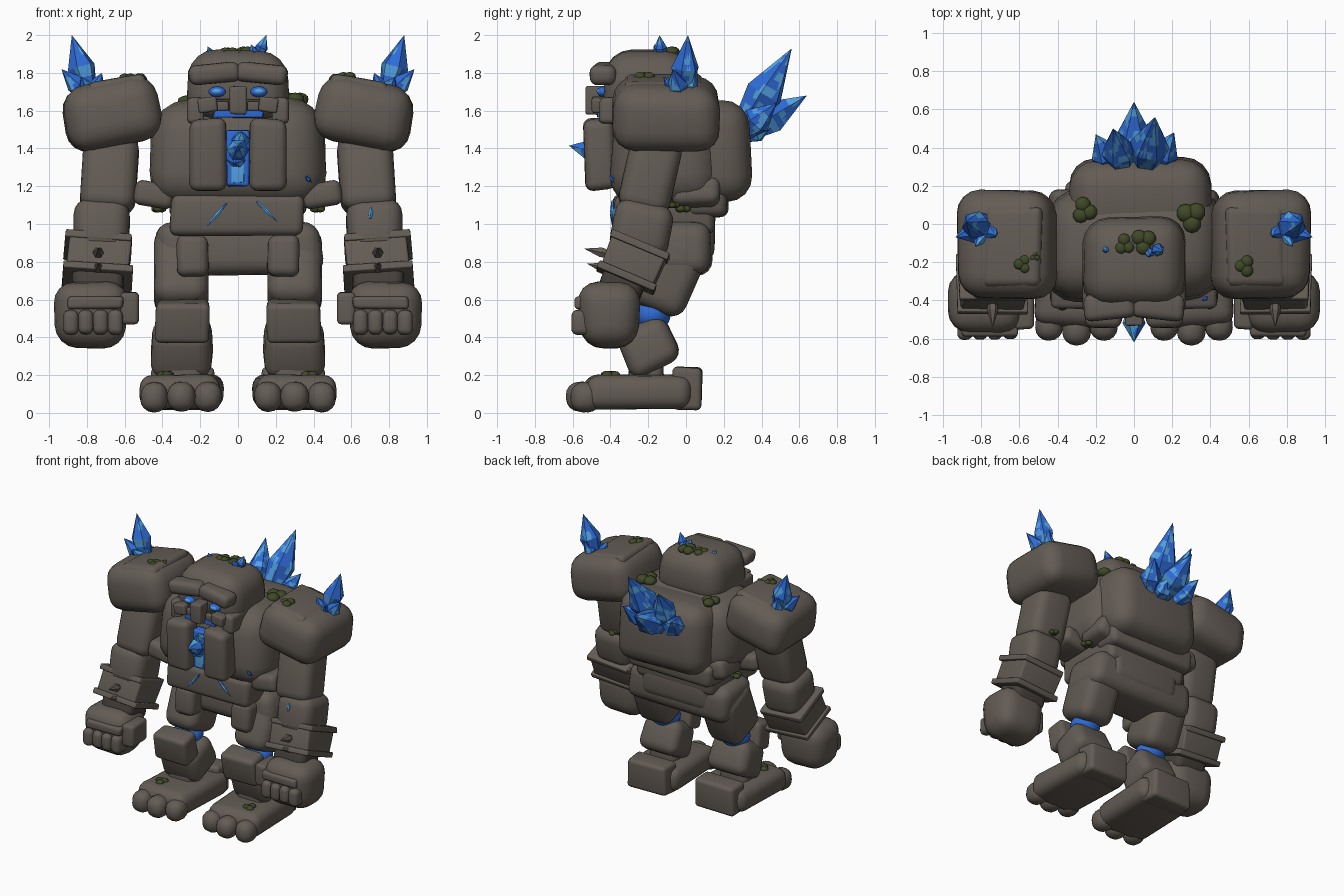
import bpy, bmesh, math, random
from mathutils import Vector, Matrix, Euler, noise

cube = bpy.data.objects.get("Cube")
if cube:
    bpy.data.objects.remove(cube)
random.seed(4)


def material(name, rgb):
    m = bpy.data.materials.new(name)
    m.use_nodes = True
    m.diffuse_color = (*rgb, 1)
    bsdf = m.node_tree.nodes["Principled BSDF"]
    bsdf.inputs["Base Color"].default_value = (*rgb, 1)
    bsdf.inputs["Roughness"].default_value = 0.9
    return m


STONE = material("brown stone", (0.125, 0.107, 0.09))
DARK = material("dark stone", (0.06, 0.051, 0.043))
BLUE = material("deep blue crystal", (0.028, 0.145, 0.66))
LIGHT = material("light blue crystal", (0.085, 0.36, 0.76))
MOSS = material("green moss", (0.05, 0.066, 0.02))


def finish(name, bm, mats, smooth=True):
    bmesh.ops.recalc_face_normals(bm, faces=bm.faces)
    me = bpy.data.meshes.new(name)
    bm.to_mesh(me)
    bm.free()
    for m in mats:
        me.materials.append(m)
    if smooth:
        me.shade_smooth()
        me.set_sharp_from_angle(angle=math.radians(40))
    ob = bpy.data.objects.new(name, me)
    bpy.context.collection.objects.link(ob)


def place(name, bm, mats, pair, smooth=True):
    if pair:
        twin = bm.copy()
        twin.transform(Matrix.Scale(-1, 4, (1, 0, 0)))
        finish("right_" + name, twin, mats, smooth)
        name = "left_" + name
    finish(name, bm, mats, smooth)


def rock(name, x, y, z, rot=(0, 0, 0), top=1, bottom=1, soft=0.28, mat=STONE, pair=False, rough=0.03):
    """Bevelled boulder filling the given ranges, tapered, then tilted; optionally mirrored."""
    lo, hi = Vector((x[0], y[0], z[0])), Vector((x[1], y[1], z[1]))
    size, mid = hi - lo, (lo + hi) / 2
    bm = bmesh.new()
    bmesh.ops.create_cube(bm, size=1)
    for v in bm.verts:
        k = top if v.co.z > 0 else bottom
        v.co.x *= k
        v.co.y *= k
        v.co += Vector([random.uniform(-rough, rough) for _ in range(3)])
        v.co *= size
    bmesh.ops.bevel(bm, geom=bm.edges[:], offset=soft * min(size), segments=4,
                    profile=0.5, affect='EDGES', clamp_overlap=True)
    turn = Euler([math.radians(a) for a in rot]).to_matrix().to_4x4()
    bm.transform(Matrix.Translation(mid) @ turn)
    place(name, bm, [mat], pair)


def crystal(name, base, tip, r, pair=False, mats=(BLUE, LIGHT), sides=6):
    """Faceted shard: narrow foot, wide shoulder, sharp tip, mottled in two blues."""
    base, tip = Vector(base), Vector(tip)
    axis = tip - base
    bm = bmesh.new()
    rings = []
    for h, k in ((0, 0.5), (0.5, 1)):
        ring = []
        for i in range(sides):
            a = math.tau * i / sides
            ring.append(bm.verts.new((r * k * math.cos(a), r * k * math.sin(a), h * axis.length)))
        rings.append(ring)
    apex = bm.verts.new((0, 0, axis.length))
    bm.faces.new(rings[0])
    for i in range(sides):
        j = (i + 1) % sides
        bm.faces.new((rings[0][i], rings[0][j], rings[1][j], rings[1][i]))
        bm.faces.new((rings[1][i], rings[1][j], apex))
    bm.transform(Matrix.Translation(base) @ axis.to_track_quat('Z', 'Y').to_matrix().to_4x4())
    if len(mats) > 1:
        bmesh.ops.subdivide_edges(bm, edges=bm.edges[:], cuts=5, use_grid_fill=True)
        for f in bm.faces:
            f.material_index = int(noise.noise(f.calc_center_median() * 19) > 0.1)
    place(name, bm, mats, pair, False)


def ball(name, at, radii, mat, pair=False):
    bm = bmesh.new()
    bmesh.ops.create_icosphere(bm, subdivisions=3 if mat != MOSS else 2, radius=1)
    bm.transform(Matrix.Translation(at) @ Matrix.Diagonal((*radii, 1)))
    place(name, bm, [mat], pair)


# Torso
rock("chest", (-0.52, 0.52), (-0.43, 0.22), (1.1, 1.66), top=0.82, bottom=0.92, soft=0.32)
rock("back_hump", (-0.39, 0.44), (-0.1, 0.365), (1.11, 1.66), rot=(4, 0, 0), top=0.9, bottom=0.9, soft=0.3)
rock("waist", (-0.35, 0.35), (-0.39, 0.16), (0.94, 1.16), soft=0.2)
rock("lower_back", (-0.36, 0.36), (0.0, 0.22), (1.04, 1.2))
rock("side_rib", (0.34, 0.55), (-0.34, -0.08), (1.09, 1.22), rot=(0, -10, 0), pair=True, soft=0.33)
rock("back_rib", (0.26, 0.44), (-0.08, 0.18), (1.09, 1.24), rot=(0, -14, 0), pair=True, soft=0.33)
rock("chest_plate", (0.06, 0.255), (-0.54, -0.38), (1.18, 1.56), rot=(3, 0, 0), pair=True, soft=0.28)
rock("pelvis", (-0.44, 0.44), (-0.24, 0.135), (0.73, 1.01), top=0.95, soft=0.3)
rock("rump", (-0.3, 0.3), (-0.1, 0.15), (0.8, 1.05), soft=0.3)

# Head and face
rock("head", (-0.28, 0.28), (-0.45, 0.055), (1.55, 1.92), top=0.87, soft=0.36)
rock("brow", (-0.01, 0.26), (-0.5, -0.36), (1.745, 1.85), rot=(0, 6, -6), pair=True, soft=0.38)
rock("nose", (-0.045, 0.045), (-0.53, -0.4), (1.58, 1.73), soft=0.15)
rock("cheek", (0.11, 0.21), (-0.5, -0.4), (1.59, 1.67), rot=(0, 8, 0), pair=True, soft=0.18)
rock("tooth", (0.05, 0.11), (-0.48, -0.4), (1.6, 1.65), pair=True, soft=0.18)
rock("jaw", (0.18, 0.27), (-0.46, -0.2), (1.53, 1.67), pair=True)
rock("mouth_shadow", (-0.18, 0.18), (-0.45, -0.4), (1.6, 1.66), mat=DARK, soft=0.1)
rock("mouth_glow", (-0.13, 0.13), (-0.47, -0.4), (1.565, 1.602), mat=BLUE, soft=0.1)
ball("eye", (0.11, -0.44, 1.7), (0.045, 0.03, 0.028), BLUE, True)
ball("pupil", (0.112, -0.461, 1.702), (0.027, 0.012, 0.015), LIGHT, True)

# Arms
rock("shoulder", (0.41, 0.925), (-0.405, 0.18), (1.405, 1.755), rot=(0, 11, 0), pair=True, top=0.95, soft=0.35)
rock("shoulder_cap", (0.47, 0.8), (-0.34, 0.1), (1.68, 1.775), rot=(0, 9, 0), pair=True, top=0.9, soft=0.35)
rock("upper_arm", (0.535, 0.825), (-0.33, -0.05), (1.06, 1.47), rot=(-12, -4, 0), pair=True, soft=0.27)
rock("forearm", (0.575, 0.87), (-0.39, -0.08), (0.83, 1.12), rot=(-12, -3, 0), pair=True)
rock("wrist", (0.61, 0.88), (-0.45, -0.22), (0.6, 0.78), rot=(-22, 0, 0), mat=DARK, pair=True)
rock("bracer", (0.575, 0.905), (-0.43, -0.13), (0.7, 0.9), rot=(-23, -4, 0), pair=True, soft=0.08)
rock("bracer_upper_band", (0.57, 0.92), (-0.41, -0.08), (0.86, 0.9), rot=(-23, -4, 0), pair=True, soft=0.2, rough=0.01)
rock("bracer_lower_band", (0.56, 0.93), (-0.48, -0.15), (0.695, 0.735), rot=(-23, -4, 0), pair=True, soft=0.2, rough=0.01)
for z in (0.85, 0.77):
    crystal("bracer_spike", (0.74, -0.36, z - 0.02), (0.74, -0.54 + (0.85 - z) * 0.2, z + 0.02), 0.03, True, (STONE,))
rock("fist", (0.585, 0.985), (-0.575, -0.235), (0.34, 0.695), pair=True, bottom=0.9, soft=0.33)
rock("knuckle_bar", (0.61, 0.905), (-0.59, -0.5), (0.55, 0.615), pair=True, soft=0.3)
for i in range(4):
    x = 0.61 + i * 0.078
    rock("finger", (x, x + 0.079), (-0.605, -0.48), (0.415, 0.545), pair=True, soft=0.42)
rock("thumb", (0.525, 0.62), (-0.55, -0.36), (0.47, 0.64), pair=True, soft=0.25)

# Legs and feet
rock("thigh", (0.16, 0.44), (-0.27, 0.06), (0.53, 0.95), rot=(-24, 0, 0), pair=True, soft=0.3)
rock("hip_plate", (0.155, 0.325), (-0.34, -0.18), (0.72, 0.94), rot=(-5, 0, 0), pair=True, soft=0.28)
rock("knee_pad", (0.15, 0.435), (-0.43, -0.27), (0.38, 0.59), rot=(12, 0, 0), pair=True, soft=0.2)
rock("shin", (0.135, 0.465), (-0.345, -0.055), (0.22, 0.48), rot=(25, 0, 0), pair=True, top=0.95, soft=0.28)
rock("ankle", (0.19, 0.42), (-0.3, -0.12), (0.12, 0.3), pair=True)
rock("foot", (0.085, 0.515), (-0.54, 0.02), (0.02, 0.2), rot=(0, 0, 3), pair=True, soft=0.38)
rock("heel", (0.12, 0.46), (-0.07, 0.085), (0.015, 0.24), pair=True, soft=0.18)
for x, y in ((0.16, -0.61), (0.3, -0.635), (0.445, -0.61)):
    rock("toe", (x - 0.073, x + 0.073), (y, y + 0.16), (0.005, 0.165), pair=True, soft=0.46)
ball("knee_joint", (0.3, -0.18, 0.52), (0.11, 0.1, 0.085), BLUE, True)

# Shoulder, head, back and chest crystals
for tip, r in (((0.88, 0.01, 2.0), 0.075), ((0.935, -0.07, 1.82), 0.055),
               ((0.72, -0.06, 1.8), 0.05), ((0.84, 0.06, 1.83), 0.05), ((0.83, -0.12, 1.78), 0.045)):
    crystal("shoulder_crystal", (0.78, -0.02, 1.66), tip, r, True)
for tip, r in (((0.11, 0.56, 1.93), 0.105), ((-0.11, 0.5, 1.83), 0.09), ((0.0, 0.64, 1.68), 0.1),
               ((0.21, 0.48, 1.64), 0.08), ((-0.2, 0.47, 1.62), 0.08), ((0.06, 0.47, 1.54), 0.075)):
    crystal("back_crystal", (tip[0] * 0.5, 0.27, 1.46), tip, r)
for base, tip, r in (((0.1, -0.13, 1.87), (0.15, -0.14, 2.0), 0.035), ((0.09, -0.13, 1.88), (0.07, -0.17, 1.95), 0.028),
                     ((-0.13, -0.13, 1.87), (-0.16, -0.14, 1.94), 0.025)):
    crystal("head_crystal", base, tip, r)
rock("chest_core", (-0.06, 0.06), (-0.47, -0.4), (1.2, 1.5), mat=BLUE, soft=0.2)
rock("chest_core_glow", (-0.035, 0.03), (-0.477, -0.469), (1.22, 1.34), mat=LIGHT, soft=0.2)
for base, tip, r in (((0, -0.42, 1.37), (0, -0.62, 1.415), 0.06), ((0.01, -0.43, 1.4), (0.02, -0.53, 1.49), 0.05),
                     ((0, -0.43, 1.36), (-0.02, -0.53, 1.32), 0.05)):
    crystal("chest_crystal", base, tip, r)

# Glowing cracks
for a, b in (((0.1, 1.12), (0.21, 1.01)), ((-0.06, 1.11), (-0.17, 0.98))):
    crystal("waist_crack", (a[0], -0.39, a[1]), (b[0], -0.39, b[1]), 0.012)
crystal("rib_crack", (0.36, -0.4, 1.25), (0.39, -0.38, 1.22), 0.012)
crystal("arm_crack", (0.7, -0.385, 1.03), (0.705, -0.375, 1.09), 0.014, mats=(LIGHT,))

# Moss clumps
for x, y, z, r in ((-0.26, 0.07, 1.65, 0.055), (0.3, 0.04, 1.66, 0.065), (0.05, -0.09, 1.91, 0.055),
                   (-0.05, -0.11, 1.91, 0.045), (-0.58, -0.21, 1.775, 0.04), (-0.52, -0.17, 1.785, 0.022),
                   (0.58, -0.22, 1.78, 0.045), (0.38, -0.4, 0.2, 0.04), (-0.38, -0.4, 0.2, 0.04),
                   (0.42, -0.02, 1.08, 0.035), (-0.42, -0.02, 1.08, 0.035), (0.68, -0.07, 1.1, 0.03)):
    for i in range(3):
        a = i * 2.1 + x * 9
        ball("moss", (x + r * 0.5 * math.cos(a), y + r * 0.6 * math.sin(a), z),
             (r * 0.75, r * 0.75, r * 0.55), MOSS)
